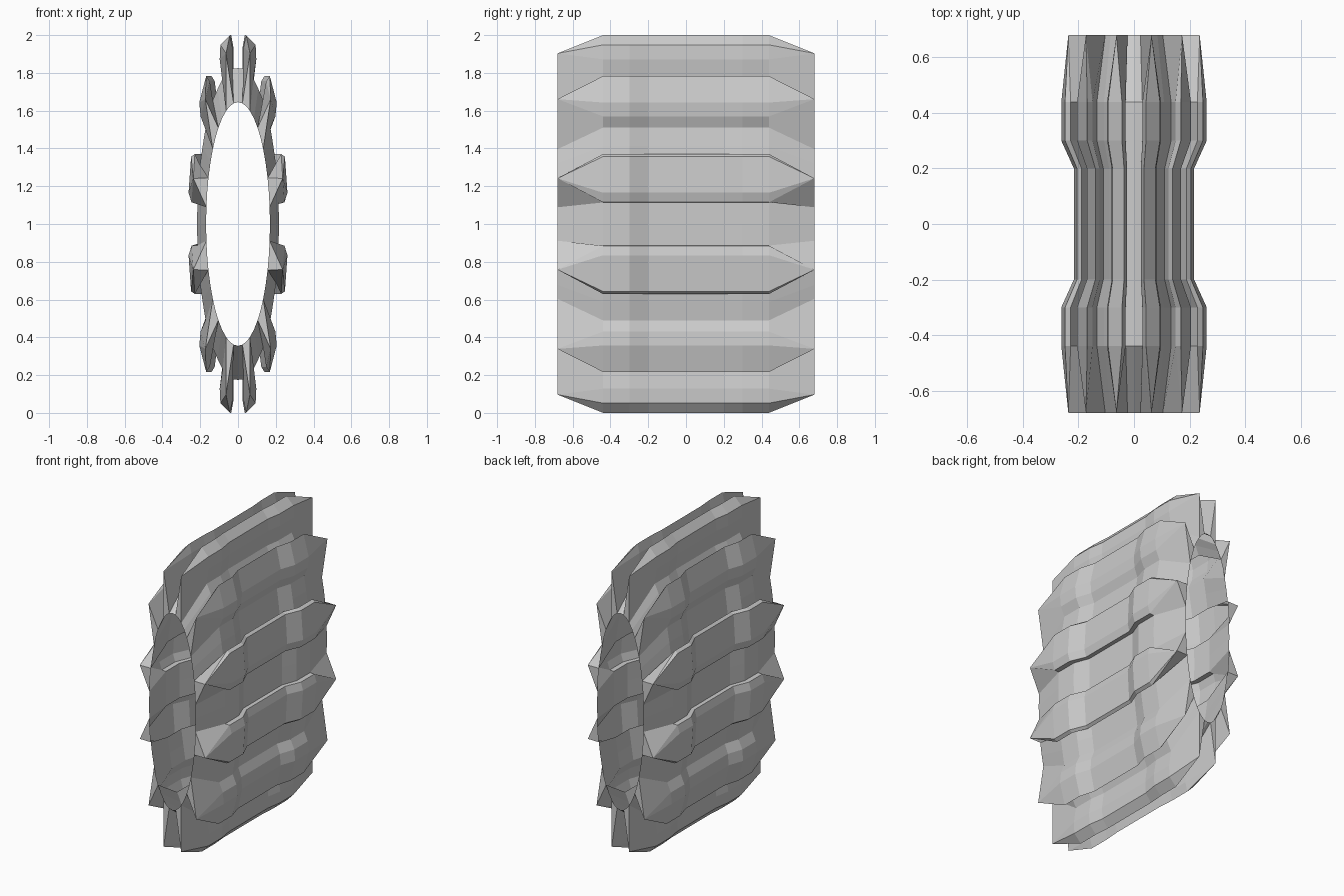
import bpy, bmesh
from math import sin, cos, radians

if "Cube" in bpy.data.objects:
    bpy.data.objects.remove(bpy.data.objects["Cube"])

TEETH = 12
SX = 0.262          # the round section is squashed in x

# One tooth: (angle from tooth centre, radius), then the valley beside it
TOOTH = [(-7.1, 0.83), (-8, 0.947), (-5.6, 1.013),
         (5.6, 1.013), (8, 0.947), (7.1, 0.83), (15, 0.825)]
# At the open ends the body tapers in and each tooth narrows to a spike
SPIKE = [(-7.1, 0.645), (0, 0.935), (0, 0.935),
         (0, 0.935), (0, 0.935), (7.1, 0.645), (15, 0.645)]


def ring(bm, y, tooth, squash=1.0):
    verts = []
    for k in range(TEETH):
        for a, r in tooth:
            t = radians(15 + k * 360 / TEETH + a)
            verts.append(bm.verts.new((SX * squash * r * sin(t), y, 1 + r * cos(t))))
    return verts


bm = bmesh.new()
# Cross-sections from the front opening to the back opening
stations = [(-0.68, SPIKE, 1), (-0.44, TOOTH, 1), (-0.30, TOOTH, 1),
            (-0.20, TOOTH, 0.827), (0.20, TOOTH, 0.827), (0.30, TOOTH, 1),
            (0.44, TOOTH, 1), (0.68, SPIKE, 1)]
rings = [ring(bm, *s) for s in stations]
n = len(rings[0])
for a, b in zip(rings, rings[1:]):
    for i in range(n):
        j = (i + 1) % n
        bm.faces.new((a[i], a[j], b[j], b[i]))

# Close the end of each spike down to the rim of the opening
for r in (rings[0], rings[-1]):
    for k in range(0, n, len(TOOTH)):
        t = radians(15 + k // len(TOOTH) * 360 / TEETH)
        mid = bm.verts.new((SX * 0.645 * sin(t), r[0].co.y, 1 + 0.645 * cos(t)))
        bm.faces.new((r[k], r[k + 1], mid))
        bm.faces.new((mid, r[k + 4], r[k + 5]))

# Merge the spike tips and tidy the shell
bmesh.ops.remove_doubles(bm, verts=bm.verts[:], dist=0.0005)
bmesh.ops.recalc_face_normals(bm, faces=bm.faces[:])

mesh = bpy.data.meshes.new("ribbed_sleeve")
bm.to_mesh(mesh)
bm.free()
obj = bpy.data.objects.new("ribbed_sleeve", mesh)
bpy.context.collection.objects.link(obj)
